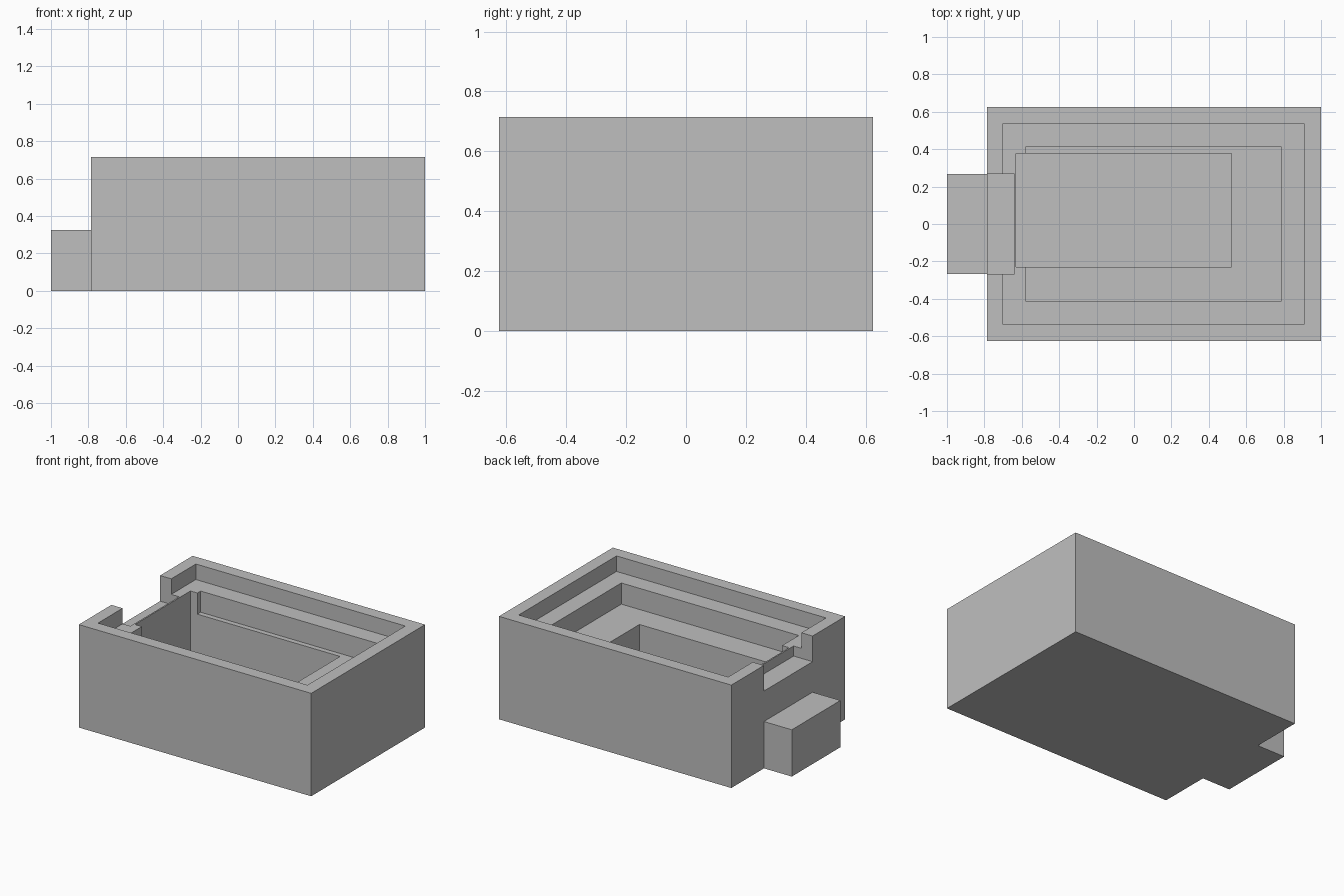
import bpy
import bmesh
from mathutils import Matrix, Vector

cube = bpy.data.objects.get("Cube")
if cube:
    bpy.data.objects.remove(cube, do_unlink=True)

# One grey for everything
grey = bpy.data.materials.new("plain grey")
grey.use_nodes = True
COLOUR = (0.52, 0.52, 0.52, 1)
grey.diffuse_color = COLOUR
grey.node_tree.nodes["Principled BSDF"].inputs["Base Color"].default_value = COLOUR


def box(name, x, y, z):
    """Box spanning the given (low, high) ranges."""
    low, high = (Vector(c) for c in zip(x, y, z))
    bm = bmesh.new()
    size = Matrix.Diagonal((high - low).to_4d())
    bmesh.ops.create_cube(bm, size=1, matrix=Matrix.Translation((low + high) / 2) @ size)
    mesh = bpy.data.meshes.new(name)
    bm.to_mesh(mesh)
    bm.free()
    mesh.materials.append(grey)
    obj = bpy.data.objects.new(name, mesh)
    bpy.context.collection.objects.link(obj)
    return obj


def cut(target, name, x, y, floor):
    """Cut a pocket open at the top, down to the floor height."""
    cutter = box(name, x, y, (floor, 1))
    cutter.hide_render = True
    mod = target.modifiers.new(name, "BOOLEAN")
    mod.operation = "DIFFERENCE"
    mod.solver = "EXACT"
    mod.object = cutter
    bpy.context.view_layer.objects.active = target
    bpy.ops.object.modifier_apply(modifier=name)
    bpy.data.objects.remove(cutter, do_unlink=True)


# Main case and the step outside its right end
END = -0.786
case = box("case_body", (END, 1), (-0.625, 0.625), (0, 0.715))
box("end_step", (-1, END), (-0.267, 0.267), (0, 0.325))

# Stepped recesses, from the lid seat down to the deep pocket
cut(case, "lid_recess", (-0.70, 0.91), (-0.537, 0.537), 0.607)
cut(case, "middle_recess", (-0.577, 0.787), (-0.414, 0.414), 0.46)
cut(case, "deep_pocket", (-0.63, 0.52), (-0.231, 0.378), 0.09)

# Notch through the right wall, stopping at a thin lip
cut(case, "end_notch", (-0.9, -0.64), (-0.267, 0.267), 0.537)
